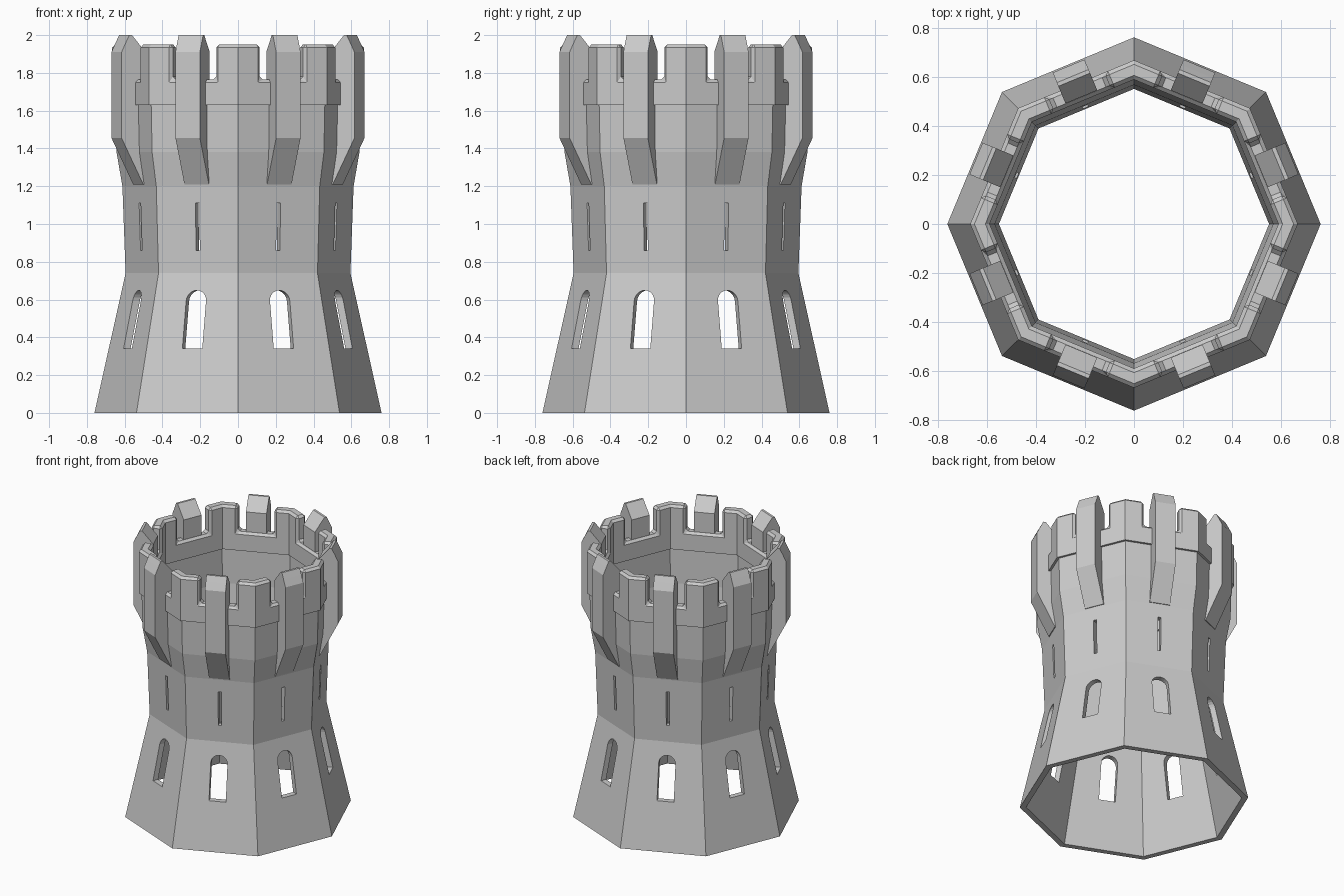
import bpy, bmesh
from math import cos, sin, pi, radians
from mathutils import Vector

if "Cube" in bpy.data.objects:
    bpy.data.objects.remove(bpy.data.objects["Cube"])

N = 8
C = cos(pi / N)  # circumradius -> apothem


def make_object(name, bm):
    bmesh.ops.recalc_face_normals(bm, faces=bm.faces)
    me = bpy.data.meshes.new(name)
    bm.to_mesh(me)
    bm.free()
    ob = bpy.data.objects.new(name, me)
    bpy.context.collection.objects.link(ob)
    return ob


def on_side(i, r, s, z):
    """Point on side i: r outward, s along the side, z up."""
    a = 2 * pi * (i + 0.5) / N
    return Vector((r * cos(a) - s * sin(a), r * sin(a) + s * cos(a), z))


def prism(bm, a, b):
    """Closed prism between two matching outlines."""
    va, vb = [bm.verts.new(p) for p in a], [bm.verts.new(p) for p in b]
    bm.faces.new(va)
    bm.faces.new(vb[::-1])
    n = len(va)
    for k in range(n):
        bm.faces.new((va[k], vb[k], vb[(k + 1) % n], va[(k + 1) % n]))


# Octagonal wall: closed profile of outer and inner radii swept around
outer = [(0.76, 0), (0.595, 0.74), (0.612, 1.2), (0.643, 1.38), (0.65, 1.64)]
inner = [(0.605, 1.64), (0.598, 1.38), (0.567, 1.2), (0.55, 0.74), (0.718, 0)]
profile = outer + inner
bm = bmesh.new()
rings = [[bm.verts.new((r * cos(2 * pi * i / N), r * sin(2 * pi * i / N), z))
          for r, z in profile] for i in range(N)]
for i in range(N):
    p, q = rings[i], rings[(i + 1) % N]
    for k in range(len(profile)):
        j = (k + 1) % len(profile)
        bm.faces.new((p[k], q[k], q[j], p[j]))
wall = make_object("tower_wall", bm)

# Cutters: arched windows below, arrow slits above
w = 0.057
arch = [(-w, 0.34), (w, 0.34)] + [(w * cos(t * pi / 10), 0.592 + w * sin(t * pi / 10))
                                 for t in range(11)]
slit = [(-0.011, 0.86), (0.011, 0.86), (0.011, 1.11), (-0.011, 1.11)]
bm = bmesh.new()
for i in range(N):
    for shape in (arch, slit):
        prism(bm, [on_side(i, 0.42, s, z) for s, z in shape],
              [on_side(i, 0.85, s, z) for s, z in shape])
cutter = make_object("window_cutter", bm)
cutter.hide_render = True
mod = wall.modifiers.new("windows", 'BOOLEAN')
mod.operation = 'DIFFERENCE'
mod.solver = 'EXACT'
mod.object = cutter
bpy.context.view_layer.objects.active = wall
bpy.ops.object.modifier_apply(modifier=mod.name)
bpy.data.objects.remove(cutter, do_unlink=True)

# Parapet ring with raised corner merlons and chamfered upper edges
ro, ri, half = 0.667 * C, 0.588 * C, 0.124
z0, z1, z2 = 1.63, 1.765, 1.95
bm = bmesh.new()
cols = []
for i in range(N):
    for s in (None, -half, half):
        col = {}
        for key, r in (("o", ro), ("i", ri)):
            t = -r * sin(pi / N) / C if s is None else s
            for z in (z0, z1, z2):
                col[key, z] = bm.verts.new(on_side(i, r, t, z))
        cols.append(col)
for k in range(len(cols)):
    a, b = cols[k], cols[(k + 1) % len(cols)]
    raised = k % 3 != 1
    spans = [(z0, z1)] + ([(z1, z2)] if raised else [])
    for lo, hi in spans:
        for key in "oi":
            bm.faces.new((a[key, lo], b[key, lo], b[key, hi], a[key, hi]))
    top = z2 if raised else z1
    for z in (z0, top):
        bm.faces.new((a["o", z], b["o", z], b["i", z], a["i", z]))
    if k % 3:  # merlon end face
        bm.faces.new((a["o", z1], a["i", z1], a["i", z2], a["o", z2]))
bmesh.ops.recalc_face_normals(bm, faces=bm.faces)
edges = [e for e in bm.edges if min(v.co.z for v in e.verts) > 1.7
         and e.calc_face_angle(0) > radians(60)]
bmesh.ops.bevel(bm, geom=edges, offset=0.016, segments=1, profile=0.5,
                affect='EDGES', clamp_overlap=True)
make_object("parapet", bm)

# Gabled buttresses at the middle of each side
shape = [(0.55, 1.21), (0.572, 1.21), (0.696, 1.455), (0.696, 1.91),
         (0.672, 1.96), (0.652, 2.0), (0.636, 2.0), (0.56, 1.91), (0.56, 1.4)]
for i in range(N):
    bm = bmesh.new()
    prism(bm, [on_side(i, r, -0.07, z) for r, z in shape],
          [on_side(i, r, 0.07, z) for r, z in shape])
    make_object("buttress_%d" % (i + 1), bm)
